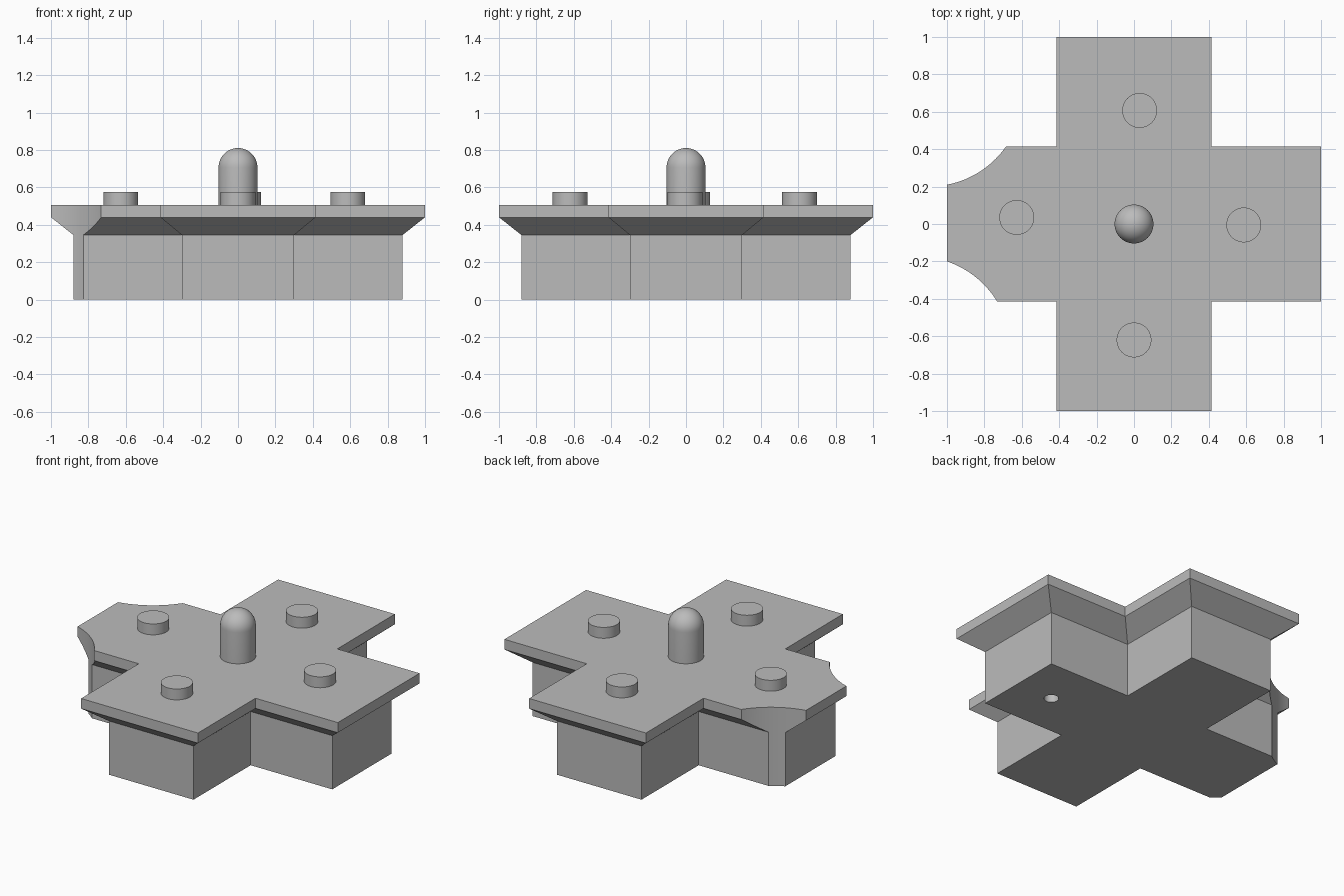
import bpy, bmesh, math

if "Cube" in bpy.data.objects:
    bpy.data.objects.remove(bpy.data.objects["Cube"])

grey = bpy.data.materials.new("plain grey")
grey.diffuse_color = (0.5, 0.5, 0.5, 1)
grey.use_nodes = True
grey.node_tree.nodes["Principled BSDF"].inputs["Base Color"].default_value = grey.diffuse_color


def make_object(name, bm):
    bmesh.ops.recalc_face_normals(bm, faces=bm.faces)
    mesh = bpy.data.meshes.new(name)
    bm.to_mesh(mesh)
    bm.free()
    obj = bpy.data.objects.new(name, mesh)
    bpy.context.collection.objects.link(obj)
    mesh.materials.append(grey)
    return obj


def lathe(name, profile, x, y, sides=64):
    """Closed solid of revolution from (radius, z) points."""
    bm = bmesh.new()
    rings = []
    for r, z in profile:
        if r < 1e-6:
            rings.append([bm.verts.new((x, y, z))] * sides)
        else:
            rings.append([bm.verts.new((x + r * math.cos(2 * math.pi * i / sides),
                                        y + r * math.sin(2 * math.pi * i / sides), z))
                          for i in range(sides)])
    for a, b in zip(rings, rings[1:]):
        for i in range(sides):
            j = (i + 1) % sides
            bm.faces.new(list(dict.fromkeys((a[i], a[j], b[j], b[i]))))
    for ring in (rings[0], rings[-1]):
        if ring[0] is not ring[1]:
            bm.faces.new(ring)
    obj = make_object(name, bm)
    bpy.ops.object.select_all(action='DESELECT')
    obj.select_set(True)
    bpy.context.view_layer.objects.active = obj
    bpy.ops.object.shade_smooth_by_angle(angle=math.radians(35))
    return obj


def cross(w, l):
    """Outline of a plus shape with arm half-width w and reach l."""
    return [(w, -l), (w, -w), (l, -w), (l, w), (w, w), (w, l),
            (-w, l), (-w, w), (-l, w), (-l, -w), (-w, -w), (-w, -l)]


# Cross-shaped body: straight base, flared underside, thin top slab
bm = bmesh.new()
levels = [(0.30, 0.88, 0), (0.30, 0.88, 0.345), (0.415, 1, 0.44), (0.415, 1, 0.505)]
rings = [[bm.verts.new((x, y, z)) for x, y in cross(w, l)] for w, l, z in levels]
for a, b in zip(rings, rings[1:]):
    for i in range(12):
        j = (i + 1) % 12
        bm.faces.new((a[i], a[j], b[j], b[i]))
bm.faces.new(rings[0])
bm.faces.new(rings[-1])
body = make_object("cross_body", bm)

# Round bites out of the left arm corners, and the small hole underneath
cutters = [lathe("back_corner_cutter", [(0.5, -0.2), (0.5, 0.8)], -1.094, 0.701, 128),
           lathe("front_corner_cutter", [(0.5, -0.2), (0.5, 0.8)], -1.159, -0.674, 128),
           lathe("hole_cutter", [(0.043, -0.1), (0.043, 0.2)], 0.62, -0.01, 32)]
for cutter in cutters:
    mod = body.modifiers.new(cutter.name, 'BOOLEAN')
    mod.operation = 'DIFFERENCE'
    mod.solver = 'EXACT'
    mod.object = cutter
    cutter.hide_render = True
    cutter.hide_viewport = True

bpy.ops.object.select_all(action='DESELECT')
body.select_set(True)
bpy.context.view_layer.objects.active = body
for cutter in cutters:
    bpy.ops.object.modifier_apply(modifier=cutter.name)
for cutter in cutters:
    bpy.data.objects.remove(cutter)
bpy.ops.object.shade_smooth_by_angle(angle=math.radians(20))

# Round studs, one on each arm
for side, x, y in [("back", 0.03, 0.607), ("left", -0.627, 0.035),
                   ("right", 0.587, -0.005), ("front", 0, -0.62)]:
    lathe(side + "_stud", [(0.093, 0.50), (0.093, 0.575)], x, y)

# Central post with a domed tip
dome = [(0.104 * math.cos(math.pi / 2 * k / 12), 0.706 + 0.104 * math.sin(math.pi / 2 * k / 12))
        for k in range(13)]
lathe("domed_post", [(0.104, 0.50)] + dome, 0, 0)
